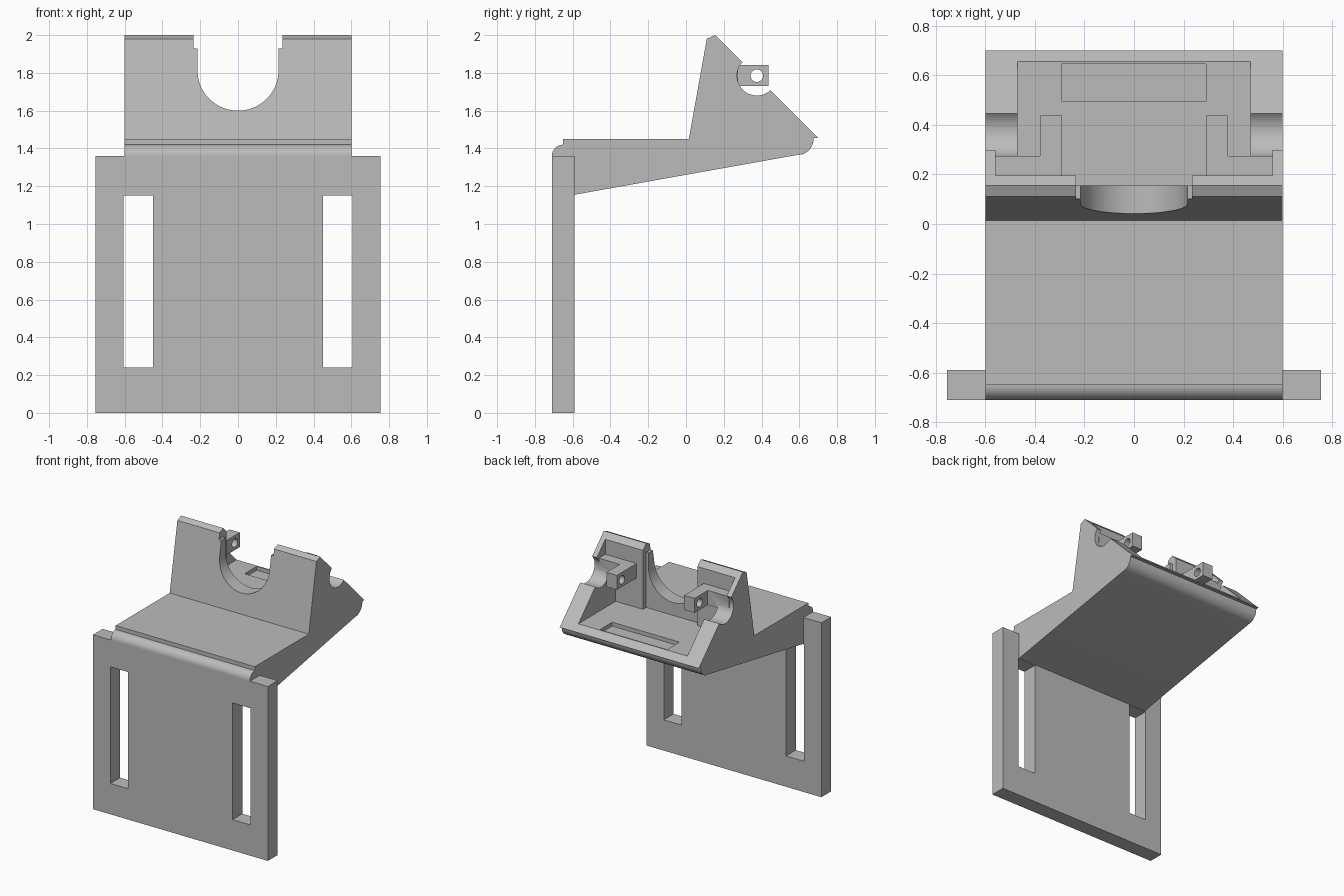
import bpy, bmesh, math
from mathutils import Vector

cube = bpy.data.objects.get("Cube")
if cube:
    bpy.data.objects.remove(cube, do_unlink=True)

grey = bpy.data.materials.new("grey plastic")
grey.use_nodes = True
colour = (0.5, 0.5, 0.5, 1)
grey.diffuse_color = colour
grey.node_tree.nodes["Principled BSDF"].inputs["Base Color"].default_value = colour


def prism(name, outline, start, depth):
    """Extrude an outline of 3D points lying at start by the vector depth."""
    bm = bmesh.new()
    face = bm.faces.new([bm.verts.new(Vector(p) + Vector(start)) for p in outline])
    out = bmesh.ops.extrude_face_region(bm, geom=[face])
    verts = [g for g in out["geom"] if isinstance(g, bmesh.types.BMVert)]
    bmesh.ops.translate(bm, verts=verts, vec=depth)
    bmesh.ops.recalc_face_normals(bm, faces=bm.faces)
    mesh = bpy.data.meshes.new(name)
    bm.to_mesh(mesh)
    bm.free()
    mesh.materials.append(grey)
    obj = bpy.data.objects.new(name, mesh)
    bpy.context.collection.objects.link(obj)
    return obj


def along_x(name, profile, x0, x1):
    return prism(name, [(0, y, z) for y, z in profile], (x0, 0, 0), (x1 - x0, 0, 0))


def along_y(name, profile, y0, y1):
    return prism(name, [(x, 0, z) for x, z in profile], (0, y0, 0), (0, y1 - y0, 0))


def box(name, x0, x1, y0, y1, z0, z1):
    return along_x(name, [(y0, z0), (y1, z0), (y1, z1), (y0, z1)], x0, x1)


def arc(cx, cy, r, a0, a1, n=16):
    angles = [math.radians(a0 + (a1 - a0) * i / n) for i in range(n + 1)]
    return [(cx + r * math.cos(a), cy + r * math.sin(a)) for a in angles]


def circle(cx, cy, r, n=48):
    return arc(cx, cy, r, 0, 360, n)[:-1]


def activate(obj):
    bpy.ops.object.select_all(action="DESELECT")
    obj.select_set(True)
    bpy.context.view_layer.objects.active = obj


def boolean(target, tool, operation="DIFFERENCE"):
    mod = target.modifiers.new("boolean", "BOOLEAN")
    mod.operation = operation
    mod.solver = "EXACT"
    mod.object = tool
    activate(target)
    bpy.ops.object.modifier_apply(modifier=mod.name)
    bpy.data.objects.remove(tool, do_unlink=True)


# Mounting plate with two long slots
plate = box("mounting_plate", -0.755, 0.755, -0.71, -0.59, 0, 1.36)
for x0 in (-0.605, 0.45):
    boolean(plate, box("slot_cutter", x0, x0 + 0.155, -0.8, -0.5, 0.24, 1.15))

# Wedge-shaped arm with the raised head at its end
profile = [(-0.65, 1.155), (-0.65, 1.36)]
profile += arc(-0.65, 1.36, 0.06, 180, 90)
profile += [(-0.65, 1.45), (0.015, 1.45), (0.11, 1.98), (0.155, 2.0),
            (0.7, 1.455), (0.675, 1.455)]
profile += arc(0.59, 1.45, 0.085, 0, -80)
profile += [(-0.59, 1.155)]
profile[-2] = (0.575, 1.363)
body = along_x("arm_and_head", profile, -0.6, 0.6)

# Cavity behind the front wall, open towards the sloping back
floor = 1.5
boolean(body, box("cavity_cutter", -0.47, 0.47, 0.195, 0.8, floor, 2.2))
boolean(body, box("wide_cutter", -0.56, 0.56, 0.195, 0.32, 1.8, 2.2))
boolean(body, box("groove_cutter", -0.235, 0.235, 0.155, 0.4, floor, 2.2))
boolean(body, box("recess_cutter", -0.29, 0.29, 0.495, 0.645, floor - 0.03, 1.7))

# U-shaped opening through the front wall, wider at its mouth
opening = arc(0, 1.815, 0.215, 180, 360, 40) + [(0.215, 2.2), (-0.215, 2.2)]
boolean(body, along_y("opening_cutter", opening, -0.1, 0.35))
boolean(body, box("mouth_cutter", -0.235, 0.235, 0, 0.4, 1.93, 2.2))

# Round bores through the side walls
pivot = (0.375, 1.785)
for side in (-1, 1):
    boolean(body, along_x("bore_cutter", circle(*pivot, 0.105), side * 0.4, side * 0.7))

# Angled brackets carrying the drilled lugs
for side, word in ((1, "left"), (-1, "right")):
    lug = box(word + "_lug", side * 0.29, side * 0.38, 0.18, 0.438, 1.73, 1.843)
    boolean(lug, along_x("pin_cutter", circle(*pivot, 0.033, 32), side * 0.2, side * 0.5))
    web = box(word + "_web", side * 0.375, side * 0.565, 0.18, 0.275, 1.73, 1.843)
    boolean(lug, web, "UNION")
    boolean(body, lug, "UNION")

for obj in (plate, body):
    activate(obj)
    bpy.ops.object.shade_smooth_by_angle(angle=math.radians(25))
